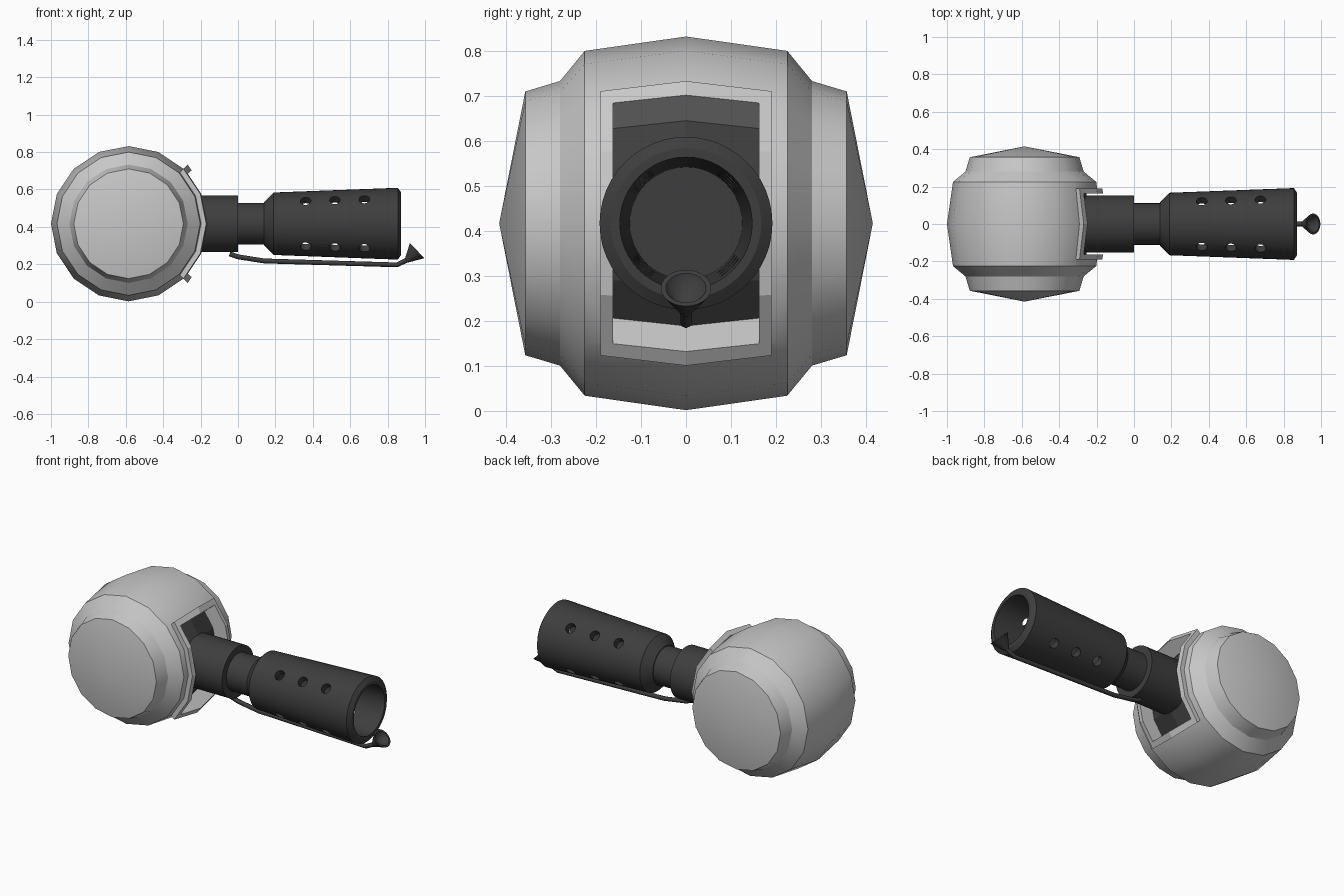
import bpy, bmesh, math
from mathutils import Matrix, Vector

if "Cube" in bpy.data.objects:
    bpy.data.objects.remove(bpy.data.objects["Cube"])

CX, CZ = -0.585, 0.417          # centre of the ball; CZ is also the barrel axis
STEP = math.pi / 8              # the ball has 16 sides


def material(name, value):
    m = bpy.data.materials.new(name)
    m.diffuse_color = (value, value, value, 1)
    m.use_nodes = True
    m.node_tree.nodes["Principled BSDF"].inputs["Base Color"].default_value = m.diffuse_color
    return m


GREY = material("light_grey", 0.58)
DARK = material("dark_grey", 0.048)


def finish(name, bm, mat, angle=None):
    bmesh.ops.remove_doubles(bm, verts=bm.verts, dist=1e-5)
    bmesh.ops.recalc_face_normals(bm, faces=bm.faces)
    me = bpy.data.meshes.new(name)
    bm.to_mesh(me)
    bm.free()
    ob = bpy.data.objects.new(name, me)
    bpy.context.collection.objects.link(ob)
    me.materials.append(mat)
    if angle:
        smooth(ob, angle)
    return ob


def activate(ob):
    bpy.ops.object.select_all(action='DESELECT')
    ob.select_set(True)
    bpy.context.view_layer.objects.active = ob


def smooth(ob, angle):
    activate(ob)
    bpy.ops.object.shade_smooth_by_angle(angle=math.radians(angle))


def lathe(name, profile, matrix, n, mat, angle=None):
    """Turn (height, radius) points around local z."""
    bm = bmesh.new()
    rings = []
    for h, r in profile:
        rings.append([bm.verts.new(matrix @ Vector((r * math.cos(2 * math.pi * i / n),
                                                    r * math.sin(2 * math.pi * i / n), h)))
                      for i in range(n)])
    for a, b in zip(rings, rings[1:]):
        for i in range(n):
            j = (i + 1) % n
            bm.faces.new((a[i], a[j], b[j], b[i]))
    return finish(name, bm, mat, angle)


def shell(bm, angles, ys, rin, rout):
    """Curved block that follows the ball's 16-sided outline."""
    def point(a, y, r):
        d = a % STEP - STEP / 2
        k = r(abs(y)) * math.cos(STEP / 2) / math.cos(d)
        return bm.verts.new((CX + k * math.cos(a), y, CZ + k * math.sin(a)))
    g = [[[point(a, y, r) for y in ys] for a in angles] for r in (rin, rout)]
    na, ny = len(angles), len(ys)
    for s in g:
        for i in range(na - 1):
            for j in range(ny - 1):
                bm.faces.new((s[i][j], s[i + 1][j], s[i + 1][j + 1], s[i][j + 1]))
    for i in (0, na - 1):
        for j in range(ny - 1):
            bm.faces.new((g[0][i][j], g[0][i][j + 1], g[1][i][j + 1], g[1][i][j]))
    for j in (0, ny - 1):
        for i in range(na - 1):
            bm.faces.new((g[0][i][j], g[0][i + 1][j], g[1][i + 1][j], g[1][i][j]))


def cut(ob, cutter):
    cutter.hide_render = True
    activate(ob)
    m = ob.modifiers.new("cut", 'BOOLEAN')
    m.operation, m.solver, m.object = 'DIFFERENCE', 'EXACT', cutter
    bpy.ops.object.modifier_apply(modifier=m.name)
    bpy.data.objects.remove(cutter)


# Ball housing, turned around the y axis
half = [(0.415, 0), (0.357, 0.293), (0.28, 0.316), (0.225, 0.383)]
profile = [(-h, r) for h, r in half] + [(0, 0.415)] + half[::-1]
to_y = Matrix.Translation((CX, 0, CZ)) @ Matrix.Rotation(-math.pi / 2, 4, 'X')
ball = lathe("ball_housing", profile, to_y, 16, GREY)

# Window cut in the housing
IN = math.radians(40.2)
OUT = math.radians(45)
W, FW = 0.162, 0.19
inner = [-IN, -STEP, 0, STEP, IN]
bm = bmesh.new()
shell(bm, inner, [-W, 0, W], lambda y: 0.352 - 0.17 * y, lambda y: 0.6)
cut(ball, finish("window_cutter", bm, GREY))
smooth(ball, 25)

# Dark floor of the window
bm = bmesh.new()
shell(bm, inner, [-W, 0, W], lambda y: 0.33 - 0.17 * y, lambda y: 0.358 - 0.17 * y)
finish("window_floor", bm, DARK)

# Raised frame: two side bars and two end bars
bm = bmesh.new()
rin, rout = lambda y: 0.41 - 0.142 * y, lambda y: 0.447 - 0.168 * y
for s in (-1, 1):
    shell(bm, [-OUT, -IN, -STEP, 0, STEP, IN, OUT], [s * W, s * FW], rin, rout)
    shell(bm, [s * IN, s * OUT], [-W, 0, W], rin, rout)
finish("window_frame", bm, GREY)

# Barrel root and neck, turned around the x axis
to_x = Matrix.Translation((0, 0, CZ)) @ Matrix.Rotation(math.pi / 2, 4, 'Y')
lathe("barrel_root", [(-0.3, 0), (-0.3, 0.152), (0, 0.152), (0, 0)], to_x, 48, DARK, 30)
lathe("barrel_neck", [(-0.05, 0), (-0.05, 0.111), (0.16, 0.111), (0.16, 0)], to_x, 48, DARK, 30)

# Hollow barrel sleeve
sleeve = lathe("barrel_sleeve",
               [(0.14, 0), (0.14, 0.116), (0.19, 0.167), (0.855, 0.192), (0.872, 0.167),
                (0.872, 0.147), (0.22, 0.125), (0.22, 0)], to_x, 48, DARK)

# Vent holes on the four diagonals
bm = bmesh.new()
for x in (0.362, 0.518, 0.676):
    for k in range(4):
        turn = Matrix.Rotation(math.pi / 4 + k * math.pi / 2, 4, 'X')
        bmesh.ops.create_cone(bm, cap_ends=True, segments=16, radius1=0.029, radius2=0.029,
                              depth=0.16,
                              matrix=Matrix.Translation((x, 0, CZ)) @ turn
                              @ Matrix.Translation((0, 0, 0.17)))
cut(sleeve, finish("vent_cutter", bm, DARK))
smooth(sleeve, 30)

# Thin pipe below the barrel
curve = bpy.data.curves.new("pilot_pipe", 'CURVE')
curve.dimensions = '3D'
curve.bevel_depth = 0.013
curve.bevel_resolution = 2
curve.use_fill_caps = True
path = [(-0.045, 0.256), (0.0, 0.24), (0.14, 0.218), (0.85, 0.197), (0.91, 0.226)]
sp = curve.splines.new('POLY')
sp.points.add(len(path) - 1)
for p, (x, z) in zip(sp.points, path):
    p.co = (x, 0, z, 1)
curve.materials.append(DARK)
bpy.context.collection.objects.link(bpy.data.objects.new("pilot_pipe", curve))

# Flared nozzle at the pipe's end
aim = Vector((0.72, 0, 0.69)).to_track_quat('Z', 'Y').to_matrix().to_4x4()
lathe("pilot_nozzle", [(0, 0), (0, 0.012), (0.08, 0.056), (0.08, 0.045), (0.02, 0)],
      Matrix.Translation((0.9, 0, 0.218)) @ aim, 24, DARK, 30)
